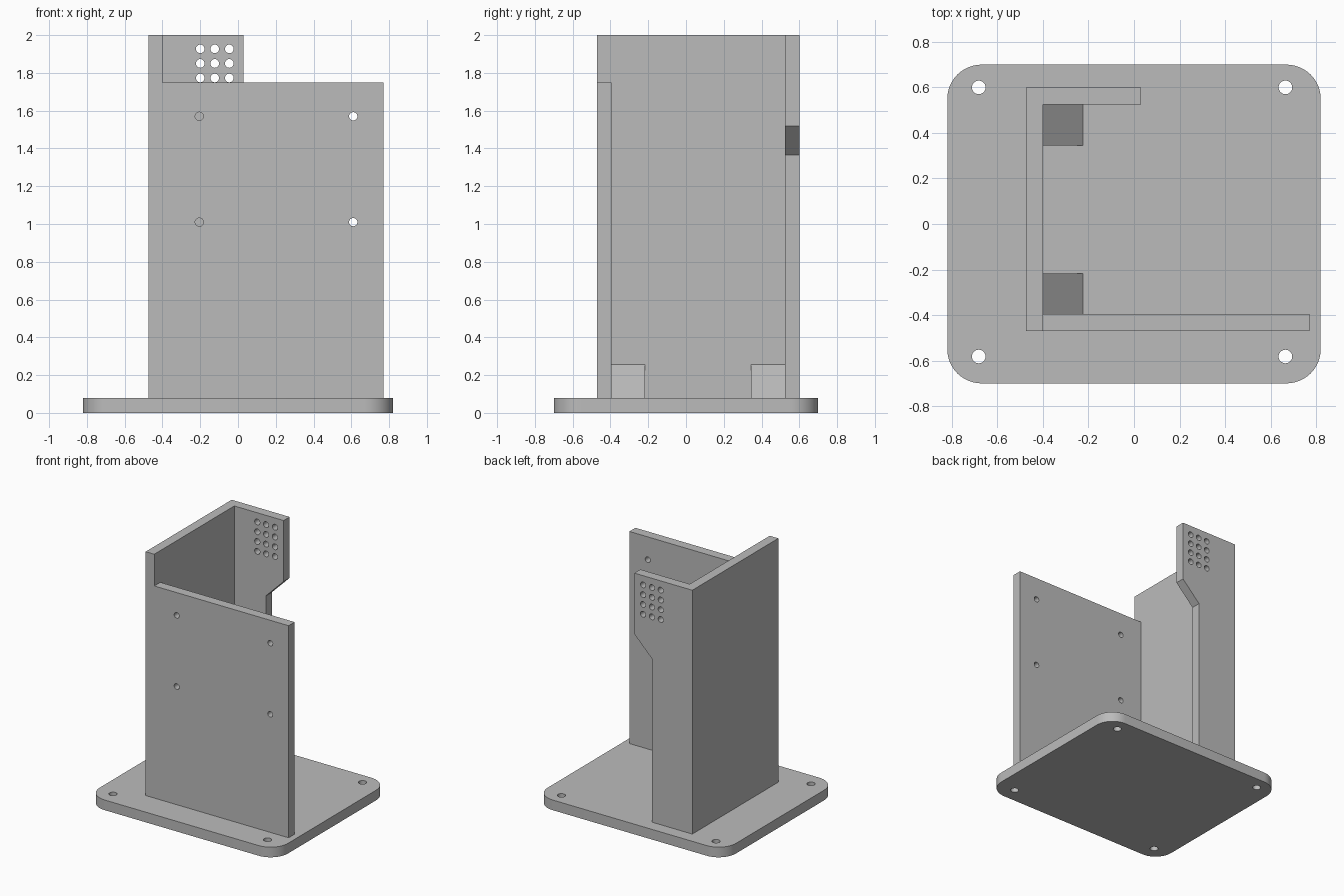
import bpy
import bmesh
from math import cos, sin, pi
from mathutils import Matrix, Vector

cube = bpy.data.objects.get("Cube")
if cube:
    bpy.data.objects.remove(cube)

grey = bpy.data.materials.new("plain_grey")
grey.use_nodes = True
colour = (0.5, 0.5, 0.5, 1)
grey.diffuse_color = colour
grey.node_tree.nodes["Principled BSDF"].inputs["Base Color"].default_value = colour

BASE = 0.08            # base thickness
LEFT, INNER = -0.475, -0.40   # outer and inner face of the side wall
FRONT, BACK = -0.47, 0.60
THICK = 0.075


def add_object(name, bm):
    bmesh.ops.recalc_face_normals(bm, faces=bm.faces)
    mesh = bpy.data.meshes.new(name)
    bm.to_mesh(mesh)
    bm.free()
    mesh.materials.append(grey)
    ob = bpy.data.objects.new(name, mesh)
    bpy.context.collection.objects.link(ob)
    return ob


def extrude(name, points, start, end, axis):
    """Extrude an outline along y (points are x, z) or z (points are x, y)."""
    place = (lambda p, d: (p[0], d, p[1])) if axis == "y" else (lambda p, d: (p[0], p[1], d))
    bm = bmesh.new()
    face = bm.faces.new([bm.verts.new(place(p, start)) for p in points])
    out = bmesh.ops.extrude_face_region(bm, geom=[face])
    move = Vector(place((0, 0), end - start))
    bmesh.ops.translate(bm, vec=move, verts=[g for g in out["geom"] if isinstance(g, bmesh.types.BMVert)])
    return add_object(name, bm)


def rect(x0, x1, y0, y1):
    return [(x0, y0), (x1, y0), (x1, y1), (x0, y1)]


def drill(ob, centres, radius, turn):
    """Cut round holes through a plate, then drop the cutter."""
    bm = bmesh.new()
    for c in centres:
        bmesh.ops.create_cone(bm, cap_ends=True, segments=24, radius1=radius, radius2=radius,
                              depth=0.3, matrix=Matrix.Translation(c) @ Matrix.Rotation(turn, 4, "X"))
    cutter = add_object(ob.name + "_cutter", bm)
    cutter.hide_render = True
    mod = ob.modifiers.new("holes", "BOOLEAN")
    mod.operation, mod.solver, mod.object = "DIFFERENCE", "EXACT", cutter
    bpy.context.view_layer.objects.active = ob
    bpy.ops.object.modifier_apply(modifier=mod.name)
    bpy.data.objects.remove(cutter)


# Rounded base with a screw hole near each corner
R = 0.15
outline = []
for quarter, (sx, sy) in enumerate([(1, 1), (-1, 1), (-1, -1), (1, -1)]):
    for i in range(13):
        a = (quarter + i / 12) * pi / 2
        outline.append((sx * (0.82 - R) + R * cos(a), sy * (0.70 - R) + R * sin(a)))
base = extrude("base_plate", outline, 0, BASE, "z")
drill(base, [(x, y, BASE / 2) for x in (-0.682, 0.665) for y in (-0.582, 0.60)], 0.03, 0)

# Tall side wall
side = extrude("side_wall", rect(LEFT, INNER, FRONT, BACK), BASE, 2, "z")

# Front panel with four mounting holes
front = extrude("front_panel", rect(INNER, 0.77, BASE, 1.75), FRONT, FRONT + THICK, "y")
drill(front, [(x, FRONT, z) for x in (-0.205, 0.61) for z in (1.01, 1.57)], 0.022, pi / 2)

# Back panel, wider at the top, with a grid of holes
back = extrude("back_panel", [(INNER, BASE), (-0.125, BASE), (-0.125, 1.365), (0.03, 1.52),
                              (0.03, 2), (INNER, 2)], BACK - THICK, BACK, "y")
drill(back, [(-0.2 + 0.077 * i, BACK, 1.927 - 0.077 * j) for i in range(3) for j in range(4)],
      0.023, pi / 2)

# Wedge braces in the two inner corners
wedge = [(INNER, BASE), (INNER + 0.175, BASE), (INNER, BASE + 0.175)]
extrude("front_brace", wedge, FRONT + THICK, -0.217, "y")
extrude("back_brace", wedge, 0.345, BACK - THICK, "y")

# Smooth only the round edges
for ob in (base, front, back):
    bpy.ops.object.select_all(action="DESELECT")
    ob.select_set(True)
    bpy.context.view_layer.objects.active = ob
    bpy.ops.object.shade_smooth_by_angle(angle=pi / 6)
